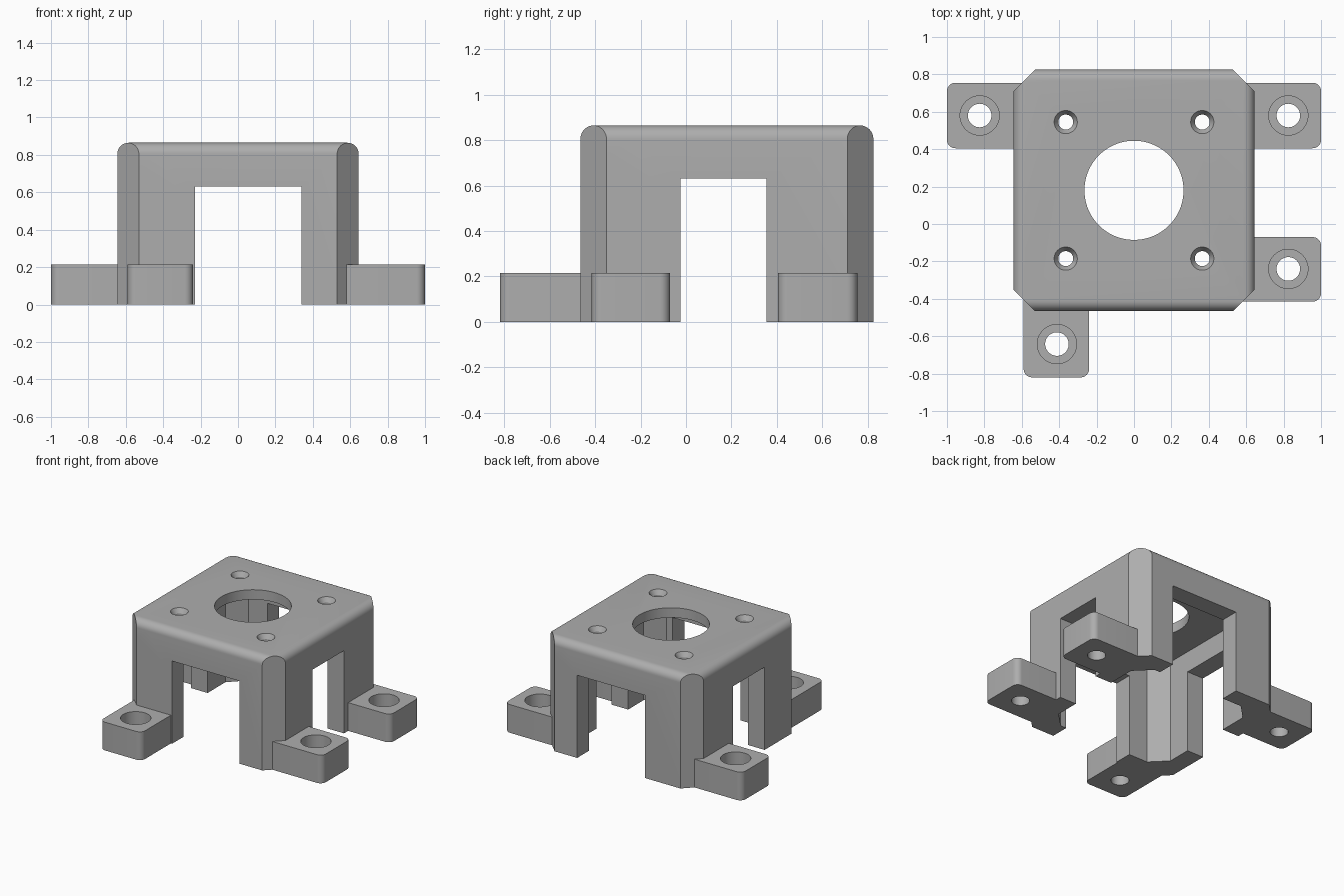
import bpy, bmesh, math
from mathutils import Matrix, Vector

if "Cube" in bpy.data.objects:
    bpy.data.objects.remove(bpy.data.objects["Cube"])

grey = bpy.data.materials.new("plain grey")
grey.use_nodes = True
colour = (0.42, 0.42, 0.42, 1)
grey.diffuse_color = colour
grey.node_tree.nodes["Principled BSDF"].inputs["Base Color"].default_value = colour

CY = 0.18          # centre of the housing in y
HALF = 0.645       # half width of the housing
TOP = 0.865
WALL = 0.14
CHAMFER = 0.115
FOOT_H = 0.215


def finish(name, bm):
    bmesh.ops.recalc_face_normals(bm, faces=bm.faces)
    mesh = bpy.data.meshes.new(name)
    bm.to_mesh(mesh)
    bm.free()
    ob = bpy.data.objects.new(name, mesh)
    bpy.context.collection.objects.link(ob)
    mesh.materials.append(grey)
    return ob


def box_bm(x0, x1, y0, y1, z0, z1):
    bm = bmesh.new()
    size = Matrix.Diagonal((x1 - x0, y1 - y0, z1 - z0, 1))
    place = Matrix.Translation(((x0 + x1) / 2, (y0 + y1) / 2, (z0 + z1) / 2))
    bmesh.ops.create_cube(bm, size=1, matrix=place @ size)
    return bm


def octagon(name, half, cut, z0, z1):
    """Square prism with its vertical corners cut off."""
    bm = box_bm(-half, half, CY - half, CY + half, z0, z1)
    upright = [e for e in bm.edges if abs(e.verts[0].co.z - e.verts[1].co.z) > 0.01]
    bmesh.ops.bevel(bm, geom=upright, offset=cut, segments=1, affect='EDGES')
    return finish(name, bm)


def cone(name, x, y, z0, z1, r0, r1, sides=48):
    bm = bmesh.new()
    bmesh.ops.create_cone(bm, cap_ends=True, segments=sides, radius1=r0, radius2=r1,
                          depth=z1 - z0, matrix=Matrix.Translation((x, y, (z0 + z1) / 2)))
    return finish(name, bm)


def boolean(ob, tool, operation='DIFFERENCE'):
    mod = ob.modifiers.new("cut", 'BOOLEAN')
    mod.object, mod.operation, mod.solver = tool, operation, 'EXACT'
    bpy.context.view_layer.objects.active = ob
    bpy.ops.object.modifier_apply(modifier=mod.name)
    bpy.data.objects.remove(tool)


def smooth(ob):
    bpy.ops.object.select_all(action='DESELECT')
    ob.select_set(True)
    bpy.context.view_layer.objects.active = ob
    bpy.ops.object.shade_smooth_by_angle(angle=math.radians(30))


# Housing: rounded top edges, then chamfered upright corners
bm = box_bm(-HALF, HALF, CY - HALF, CY + HALF, 0, TOP)
rim = [e for e in bm.edges if all(v.co.z > TOP - 0.01 for v in e.verts)]
bmesh.ops.bevel(bm, geom=rim, offset=0.06, segments=8, profile=0.5, affect='EDGES')
housing = finish("housing", bm)
boolean(housing, octagon("corner_cutter", HALF, CHAMFER, -1, 1), 'INTERSECT')

# Hollow inside and the openings between the four legs
boolean(housing, octagon("cavity_cutter", HALF - WALL, CHAMFER, -1, 0.79))
boolean(housing, finish("front_cutter", box_bm(-0.23, 0.34, -1, 1, -1, 0.63)))
boolean(housing, finish("side_cutter", box_bm(-1, 1, -0.025, 0.355, -1, 0.63)))

# Large centre hole and four countersunk screw holes
boolean(housing, cone("centre_cutter", 0, CY, 0.5, 1, 0.265, 0.265, 96))
for sx in (-1, 1):
    for sy in (-1, 1):
        x, y = sx * 0.365, CY + sy * 0.365
        boolean(housing, cone("screw_cutter", x, y, 0.7, 1, 0.04, 0.04))
        boolean(housing, cone("sink_cutter", x, y, TOP - 0.035, TOP + 0.035, 0.04, 0.084))
smooth(housing)


# Mounting feet: rounded outer corners and a counterbored hole
def foot(name, x0, x1, y0, y1, outward, hole):
    bm = box_bm(x0, x1, y0, y1, 0, FOOT_H)
    out = Vector(outward)
    middle = Vector(((x0 + x1) / 2, (y0 + y1) / 2, 0))
    corners = [e for e in bm.edges
               if abs(e.verts[0].co.z - e.verts[1].co.z) > 0.01
               and (e.verts[0].co - middle).dot(out) > 0]
    bmesh.ops.bevel(bm, geom=corners, offset=0.045, segments=8, profile=0.5, affect='EDGES')
    ob = finish(name, bm)
    boolean(ob, cone("bolt_cutter", *hole, -1, 1, 0.063, 0.063))
    boolean(ob, cone("bore_cutter", *hole, 0.105, 1, 0.105, 0.105))
    smooth(ob)


foot("back_right_foot", -1, -0.56, 0.405, 0.755, (-1, 0, 0), (-0.825, 0.58))
foot("back_left_foot", 0.56, 1, 0.405, 0.755, (1, 0, 0), (0.825, 0.58))
foot("front_left_foot", 0.56, 1, -0.415, -0.07, (1, 0, 0), (0.825, -0.24))
foot("front_right_foot", -0.59, -0.24, -0.82, -0.38, (0, -1, 0), (-0.412, -0.642))
